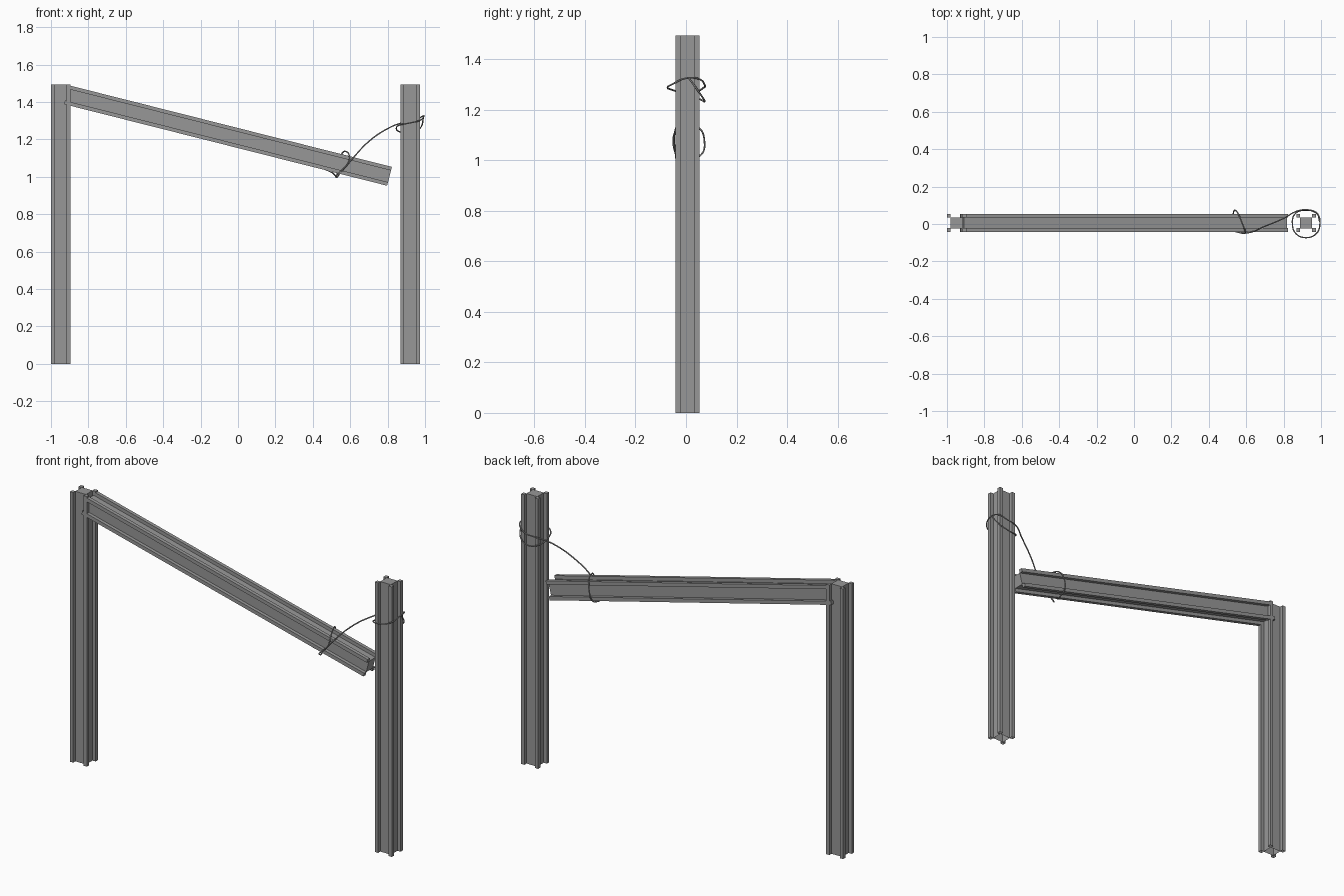
import bpy, bmesh, math
from mathutils import Matrix, Vector

if "Cube" in bpy.data.objects:
    bpy.data.objects.remove(bpy.data.objects["Cube"])

HX, HY, BEAD = 0.052, 0.048, 0.020   # half width, half depth, corner strip size
YC = 0.006

# Dark grey used throughout
dark = bpy.data.materials.new("dark_grey")
dark.diffuse_color = (0.31, 0.31, 0.31, 1)
dark.use_nodes = True
dark.node_tree.nodes["Principled BSDF"].inputs["Base Color"].default_value = dark.diffuse_color


def box(bm, size, centre):
    m = Matrix.Translation(centre) @ Matrix.Diagonal((*size, 1))
    bmesh.ops.create_cube(bm, size=1, matrix=m)


def timber(name, length, matrix, open_base=False):
    """Square core with a square strip along each corner, long axis z."""
    bm = bmesh.new()
    z = length / 2
    lap = 0.001
    box(bm, (2 * (HX - BEAD + lap), 2 * (HY - BEAD + lap), length), (0, 0, z))
    for sx in (-1, 1):
        for sy in (-1, 1):
            box(bm, (BEAD, BEAD, length),
                (sx * (HX - BEAD / 2), sy * (HY - BEAD / 2), z))
    if open_base:
        base = [f for f in bm.faces if f.calc_center_median().z < 1e-4]
        bmesh.ops.delete(bm, geom=base, context='FACES_ONLY')
    bmesh.ops.transform(bm, matrix=matrix, verts=bm.verts)
    me = bpy.data.meshes.new(name)
    bm.to_mesh(me)
    bm.free()
    me.materials.append(dark)
    ob = bpy.data.objects.new(name, me)
    bpy.context.collection.objects.link(ob)
    return ob


# Upright posts
timber("left_post", 1.495, Matrix.Translation((-0.948, YC, 0)), True)
timber("right_post", 1.495, Matrix.Translation((0.920, YC, 0)), True)

# Fallen crossbeam, hinged in the left post
a, b = Vector((-0.917, YC, 1.439)), Vector((0.810, YC, 1.003))
d = b - a
angle = math.atan2(d.x, d.z)
timber("crossbeam", d.length,
       Matrix.Translation(a) @ Matrix.Rotation(angle, 4, 'Y'))


def rope(name, pts, radius=0.0035):
    cu = bpy.data.curves.new(name, 'CURVE')
    cu.dimensions = '3D'
    cu.bevel_depth = radius
    cu.bevel_resolution = 2
    cu.resolution_u = 6
    cu.use_fill_caps = True
    cu.materials.append(dark)
    sp = cu.splines.new('BEZIER')
    sp.bezier_points.add(len(pts) - 1)
    for bp, p in zip(sp.bezier_points, pts):
        bp.co = p
        bp.handle_left_type = bp.handle_right_type = 'AUTO'
    ob = bpy.data.objects.new(name, cu)
    bpy.context.collection.objects.link(ob)


# Rope: tail, loop round the beam, slack span, loop round the right post
rope("rope", [
    (0.46, -0.034, 1.042), (0.500, -0.034, 1.025), (0.525, 0.01, 1.005),
    (0.532, 0.062, 1.025), (0.541, 0.073, 1.075), (0.558, 0.052, 1.128),
    (0.578, 0.005, 1.135), (0.595, -0.042, 1.112), (0.590, -0.050, 1.075),
    (0.545, -0.041, 1.025), (0.524, -0.034, 0.998), (0.545, -0.038, 1.020),
    (0.61, -0.047, 1.095), (0.70, -0.012, 1.190), (0.80, 0.030, 1.258),
    (0.875, 0.070, 1.288), (0.935, 0.075, 1.297), (0.983, 0.052, 1.322),
    (0.994, 0.000, 1.325), (0.973, -0.053, 1.302), (0.918, -0.073, 1.288),
    (0.866, -0.052, 1.278), (0.847, 0.000, 1.262), (0.862, 0.055, 1.242),
    (0.917, 0.074, 1.233), (0.972, 0.060, 1.258), (0.993, 0.012, 1.325),
])
